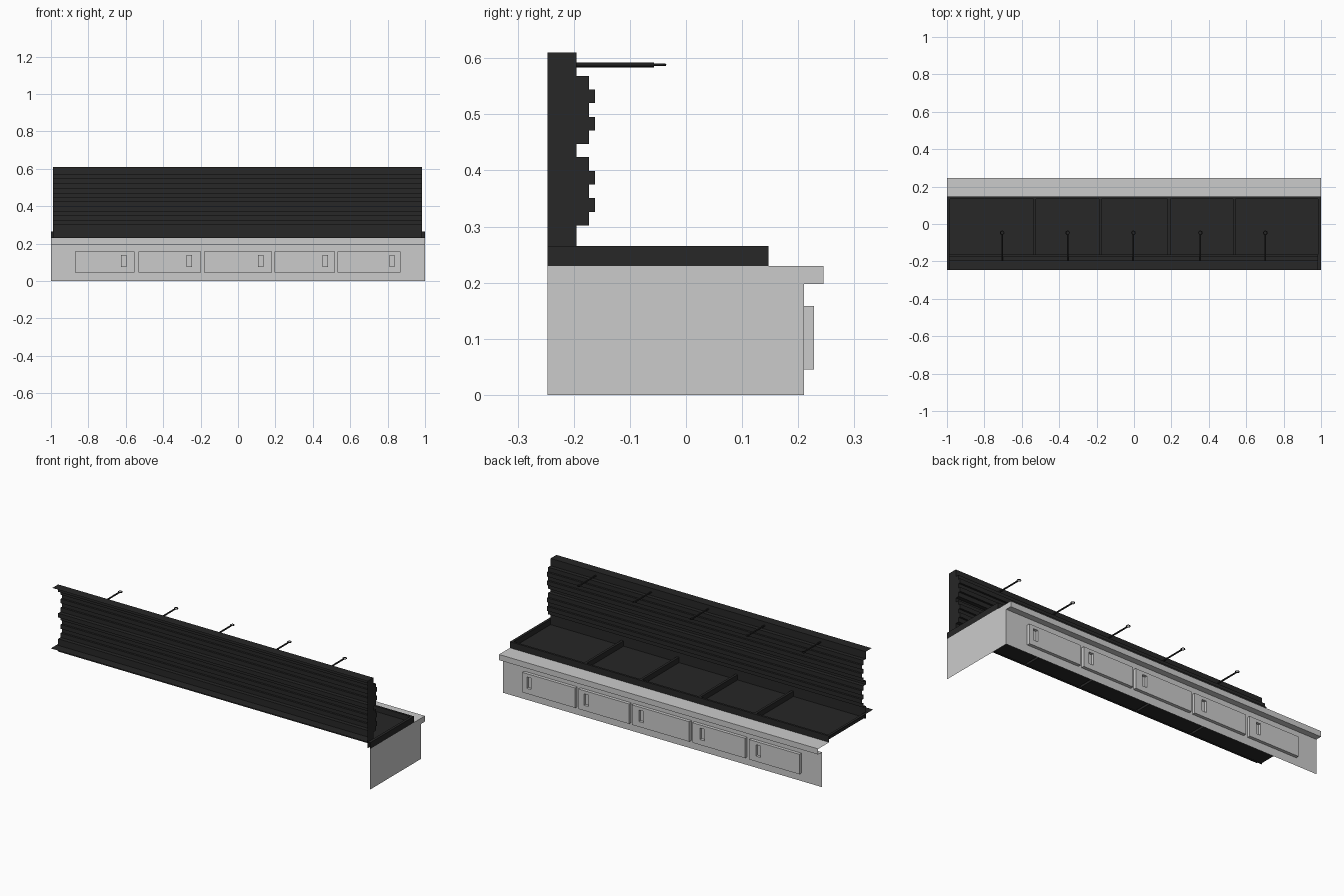
import bpy, bmesh, math
from mathutils import Vector

if "Cube" in bpy.data.objects:
    bpy.data.objects.remove(bpy.data.objects["Cube"])

dark = bpy.data.materials.new("dark_metal")
dark.diffuse_color = (0.02, 0.02, 0.02, 1)
dark.use_nodes = True
dark.node_tree.nodes["Principled BSDF"].inputs["Base Color"].default_value = dark.diffuse_color


def finish(name, bm, facing, mat=None):
    """Weld, orient the sheet towards 'facing' and make the object."""
    bmesh.ops.remove_doubles(bm, verts=bm.verts, dist=1e-5)
    bmesh.ops.recalc_face_normals(bm, faces=bm.faces)
    total = sum(f.normal.dot(Vector(facing)) * f.calc_area() for f in bm.faces)
    if total < 0:
        bmesh.ops.reverse_faces(bm, faces=bm.faces)
    me = bpy.data.meshes.new(name)
    bm.to_mesh(me)
    bm.free()
    ob = bpy.data.objects.new(name, me)
    bpy.context.collection.objects.link(ob)
    if mat:
        me.materials.append(mat)
    return ob


def face(bm, pts):
    bm.faces.new([bm.verts.new(p) for p in pts])


def relief(name, base, areas, level, place, facing, mat=None):
    """Stepped sheet: rectangles (u0, u1, v0, v1, height) raised over a base rectangle."""
    us = sorted({u for a in [base] + areas for u in a[:2]})
    vs = sorted({v for a in [base] + areas for v in a[2:4]})

    def height(i, j):
        h, u, v = level, (us[i] + us[i + 1]) / 2, (vs[j] + vs[j + 1]) / 2
        for a in areas:
            if a[0] < u < a[1] and a[2] < v < a[3]:
                h = a[4]
        return h

    bm = bmesh.new()
    nu, nv = len(us) - 1, len(vs) - 1
    for i in range(nu):
        for j in range(nv):
            h, (a, b), (c, d) = height(i, j), us[i:i + 2], vs[j:j + 2]
            face(bm, [place(*p, h) for p in ((a, c), (b, c), (b, d), (a, d))])
            if i + 1 < nu and height(i + 1, j) != h:
                k = height(i + 1, j)
                face(bm, [place(b, c, h), place(b, d, h), place(b, d, k), place(b, c, k)])
            if j + 1 < nv and height(i, j + 1) != h:
                k = height(i, j + 1)
                face(bm, [place(a, d, h), place(b, d, h), place(b, d, k), place(a, d, k)])
    bmesh.ops.remove_doubles(bm, verts=bm.verts, dist=1e-5)
    bmesh.ops.dissolve_limit(bm, angle_limit=0.01, verts=bm.verts, edges=bm.edges)
    return finish(name, bm, facing, mat)


def sweep(name, profile, x0, x1, facing, mat=None):
    """Extrude an open (y, z) profile along x."""
    bm = bmesh.new()
    for (y, z), (y2, z2) in zip(profile, profile[1:]):
        face(bm, [(x0, y, z), (x1, y, z), (x1, y2, z2), (x0, y2, z2)])
    return finish(name, bm, facing, mat)


def end_cap(name, profile, x, mat=None):
    bm = bmesh.new()
    face(bm, [(x, y, z) for y, z in profile])
    return finish(name, bm, (1, 0, 0), mat)


# Counter front with five drawers and recessed grips
drawers = []
for x0, x1, grip in ((-.87, -.555, -.625), (-.53, -.2, -.275), (-.18, .18, .107),
                     (.197, .515, .452), (.535, .865, .81)):
    drawers.append((x0, x1, .045, .158, .228))
    drawers.append((grip, grip + .028, .075, .14, .213))
relief("counter_front", (-1, 1, 0, .198), drawers, .21,
       lambda u, v, h: (u, h, v), (0, 1, 0))

# Counter ledge and its single closed end
sweep("counter_ledge", [(.21, .198), (.245, .198), (.245, .23), (.147, .23)],
      -1, 1, (0, 1, 1))
end_cap("counter_end", [(-.247, 0), (.21, 0), (.21, .198), (.245, .198),
                        (.245, .23), (-.247, .23)], 1)

# Trays: recessed floors with rims and dividers
rims = [(-1, 1, .135, .147, .265), (-1, -.985, -.195, .147, .265),
        (.985, 1, -.195, .147, .265)]
rims += [(x - .007, x + .007, -.195, .147, .265) for x in (-.53, -.18, .187, .535)]
relief("trays", (-1, 1, -.195, .147), rims, .235,
       lambda u, v, h: (u, v, h), (0, 0, 1), dark)
sweep("tray_front_edge", [(.147, .23), (.147, .265)], -1, 1, (0, 1, 0), dark)
sweep("tray_back_strip", [(-.195, .265), (-.247, .265)], -1, 1, (0, 0, 1), dark)
end_cap("tray_end", [(-.247, .23), (.147, .23), (.147, .265), (-.247, .265)], 1, dark)

# Ribbed back wall: two groups of stepped slats, folded back at the top
steps = [(-.195, .23)]
for z in (.302, .447):
    for k, y in enumerate((-.173, -.162, -.173, -.162, -.173, -.195)):
        zk = z + k * .0243
        steps += [(steps[-1][0], zk), (y, zk)]
steps += [(-.195, .61), (-.247, .61)]
sweep("back_wall", steps, -.99, .985, (0, 1, 0), dark)
end_cap("back_wall_end", steps + [(-.247, .23)], .985, dark)

# Hanging rods with ring tips
for x in (-.705, -.355, -.003, .355, .702):
    bpy.ops.mesh.primitive_cylinder_add(vertices=8, radius=.0043, depth=.138,
                                        location=(x, -.126, .588),
                                        rotation=(math.pi / 2, 0, 0))
    rod = bpy.context.object
    rod.name = "rod"
    rod.data.materials.append(dark)
    bpy.ops.mesh.primitive_torus_add(major_segments=12, minor_segments=6,
                                     major_radius=.0095, minor_radius=.0025,
                                     location=(x, -.047, .588))
    ring = bpy.context.object
    ring.name = "rod_ring"
    ring.data.materials.append(dark)
